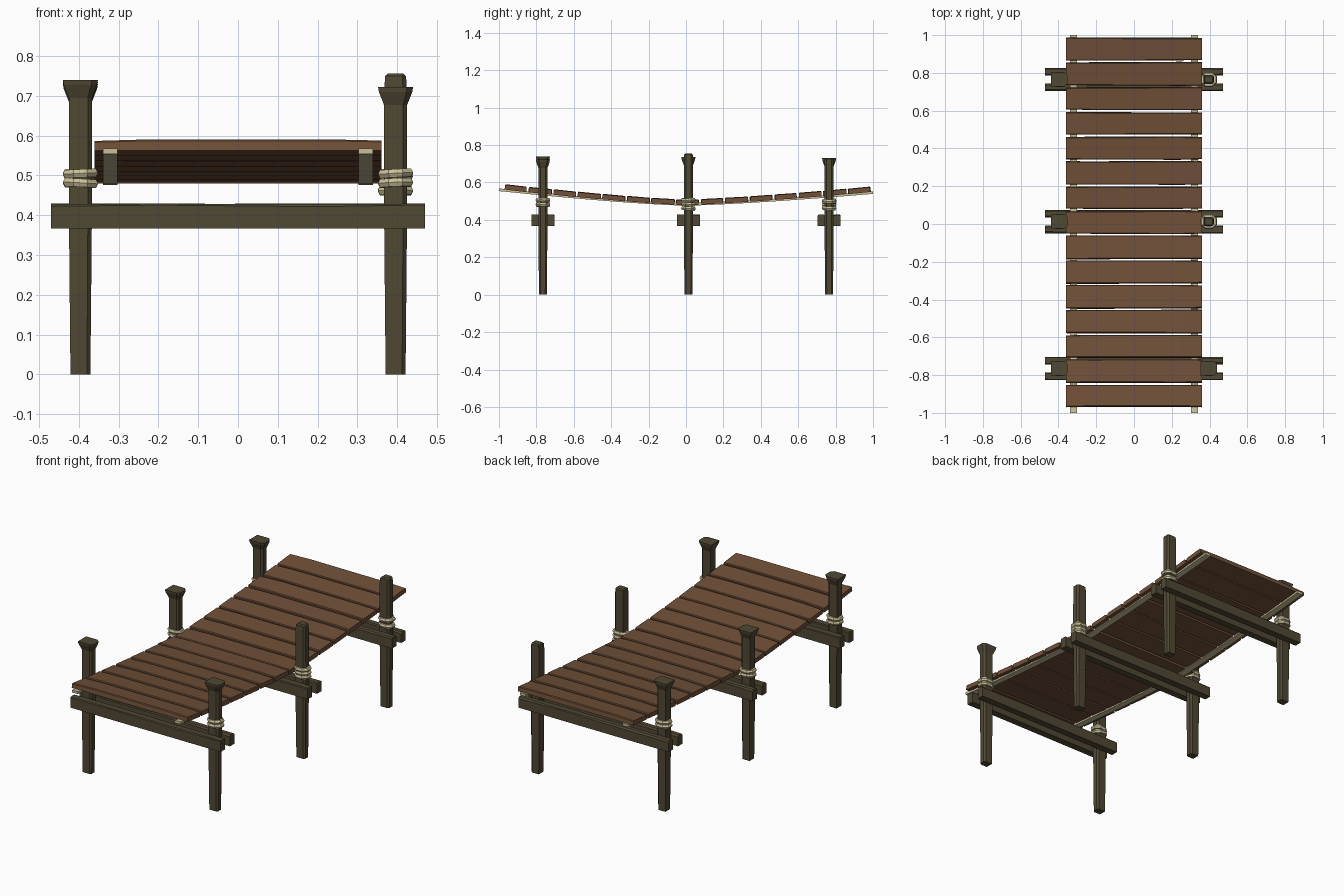
import bpy, bmesh, math, random
from mathutils import Matrix, Vector

random.seed(4)
if "Cube" in bpy.data.objects:
    bpy.data.objects.remove(bpy.data.objects["Cube"])


def material(name, rgb):
    m = bpy.data.materials.new(name)
    m.use_nodes = True
    m.diffuse_color = (*rgb, 1)
    m.node_tree.nodes["Principled BSDF"].inputs["Base Color"].default_value = (*rgb, 1)
    return m


PLANK = material("brown planks", (0.162, 0.080, 0.040))
TIMBER = material("dark timber", (0.080, 0.065, 0.034))
ROPE = material("cream rope", (0.60, 0.53, 0.32))


def make(name, bm, mat):
    bmesh.ops.recalc_face_normals(bm, faces=bm.faces)
    mesh = bpy.data.meshes.new(name)
    bm.to_mesh(mesh)
    bm.free()
    mesh.materials.append(mat)
    ob = bpy.data.objects.new(name, mesh)
    bpy.context.collection.objects.link(ob)
    return ob


def loft(name, rings, mat, closed=False):
    """Skin a list of equal point loops, capping the ends unless closed."""
    bm = bmesh.new()
    loops = [[bm.verts.new(p) for p in ring] for ring in rings]
    n = len(loops[0])
    pairs = list(zip(loops, loops[1:]))
    if closed:
        pairs.append((loops[-1], loops[0]))
    else:
        bm.faces.new(loops[0])
        bm.faces.new(loops[-1])
    for a, b in pairs:
        for i in range(n):
            j = (i + 1) % n
            bm.faces.new((a[i], a[j], b[j], b[i]))
    return make(name, bm, mat)


def sag(y):
    """Height of the walkway's middle line."""
    return 0.494 + (0.085 if y < 0 else 0.070) * abs(y) ** 1.3


def jitter(a):
    return random.uniform(-a, a)


# Planks: slightly uneven boards tilted along the sag
count, pitch = 15, 0.1312
for k in range(count):
    y = 0.008 + (k - (count - 1) / 2) * pitch
    half = 0.060 + jitter(0.002)
    slope = math.atan2(sag(y + half) - sag(y - half), 2 * half) + jitter(0.015)
    place = Matrix.Translation((0, y, sag(y))) @ Matrix.Rotation(slope, 4, "X")
    rings = []
    for x, t in ((-0.361, 0.011), (-0.23, 0.015), (0.24, 0.015), (0.361, 0.012)):
        h, e = half + jitter(0.002), 0.004
        section = [(-h, -0.014), (h, -0.014), (h, t - e), (h - e, t),
                   (e - h, t), (-h, t - e)]
        rings.append([place @ Vector((x, b, c)) for b, c in section])
    loft(f"plank_{k + 1}", rings, PLANK)

# Flat ropes carrying the planks
for side, x in (("right", -0.321), ("left", 0.321)):
    rings = []
    for k in range(21):
        y = -1 + k * 0.1
        z = sag(y) - 0.011 - 0.007 * abs(y)
        rings.append([(x + sx * 0.018, y, z + sz * 0.007)
                      for sx, sz in ((-1, -1), (1, -1), (1, 1), (-1, 1))])
    loft(f"{side}_deck_rope", rings, ROPE)


def post(name, cx, cy, top, flared):
    """Tapered square post with two worn corners and a flared or worn head."""
    levels = [(0, 0.025, 0.021), (0.2, 0.027, 0.023), (0.42, 0.029, 0.024)]
    if flared:
        levels += [(top - 0.045, 0.029, 0.024), (top - 0.012, 0.042, 0.036),
                   (top, 0.044, 0.037)]
    else:
        levels += [(top - 0.03, 0.028, 0.024), (top - 0.006, 0.026, 0.023),
                   (top, 0.020, 0.017)]
    rings = []
    for z, a, b in levels:
        c = 0.35 * a
        rings.append([(cx + x, cy + y, z) for x, y in (
            (-a, -b), (a - c, -b), (a, c - b), (a, b - c), (a - c, b), (-a, b))])
    loft(name, rings, TIMBER)


def lashing(name, cx, cy, z):
    """One tilted low-poly rope turn around a post."""
    place = (Matrix.Translation((cx, cy, z)) @ Matrix.Rotation(jitter(0.06), 4, "X")
             @ Matrix.Rotation(jitter(0.06), 4, "Y"))
    rings = []
    for i in range(8):
        u = math.tau * (i + 0.5) / 8
        ring = []
        for j in range(6):
            v = math.tau * j / 6
            r = 0.036 + 0.012 * math.cos(v)
            ring.append(place @ Vector((r * math.cos(u), 0.88 * r * math.sin(u),
                                        0.012 * math.sin(v))))
        rings.append(ring)
    loft(name, rings, ROPE, closed=True)


def beam(name, cy):
    """Rough cross beam with a worn upper edge."""
    rings = []
    for x in (-0.47, -0.2, 0.2, 0.47):
        h, t, c = 0.020, 0.430 - random.uniform(0, 0.003), 0.006 + jitter(0.003)
        rings.append([(x, cy + y, z) for y, z in (
            (-h, 0.367), (h, 0.367), (h, t - c), (h - c, t), (c - h, t), (-h, t - c))])
    loft(name, rings, TIMBER)


# Support frames: row position, then per side head height, flare and rope turns
frames = (
    ("front", -0.765, (0.740, True, (0.505, 0.481)), (0.722, True, (0.505, 0.481))),
    ("middle", 0.013, (0.735, True, (0.505, 0.481)), (0.756, False, (0.505, 0.483, 0.461))),
    ("back", 0.765, (0.730, True, (0.502, 0.480)), (0.732, False, (0.496, 0.463))),
)
for row, y, *sides in frames:
    for (side, x), (top, flared, turns) in zip((("right", -0.396), ("left", 0.396)), sides):
        post(f"{row}_{side}_post", x, y, top, flared)
        for n, z in enumerate(turns):
            lashing(f"{row}_{side}_lashing_{n + 1}", x, y, z)
    for label, offset in (("near", -0.042), ("far", 0.042)):
        beam(f"{row}_{label}_beam", y + offset)
